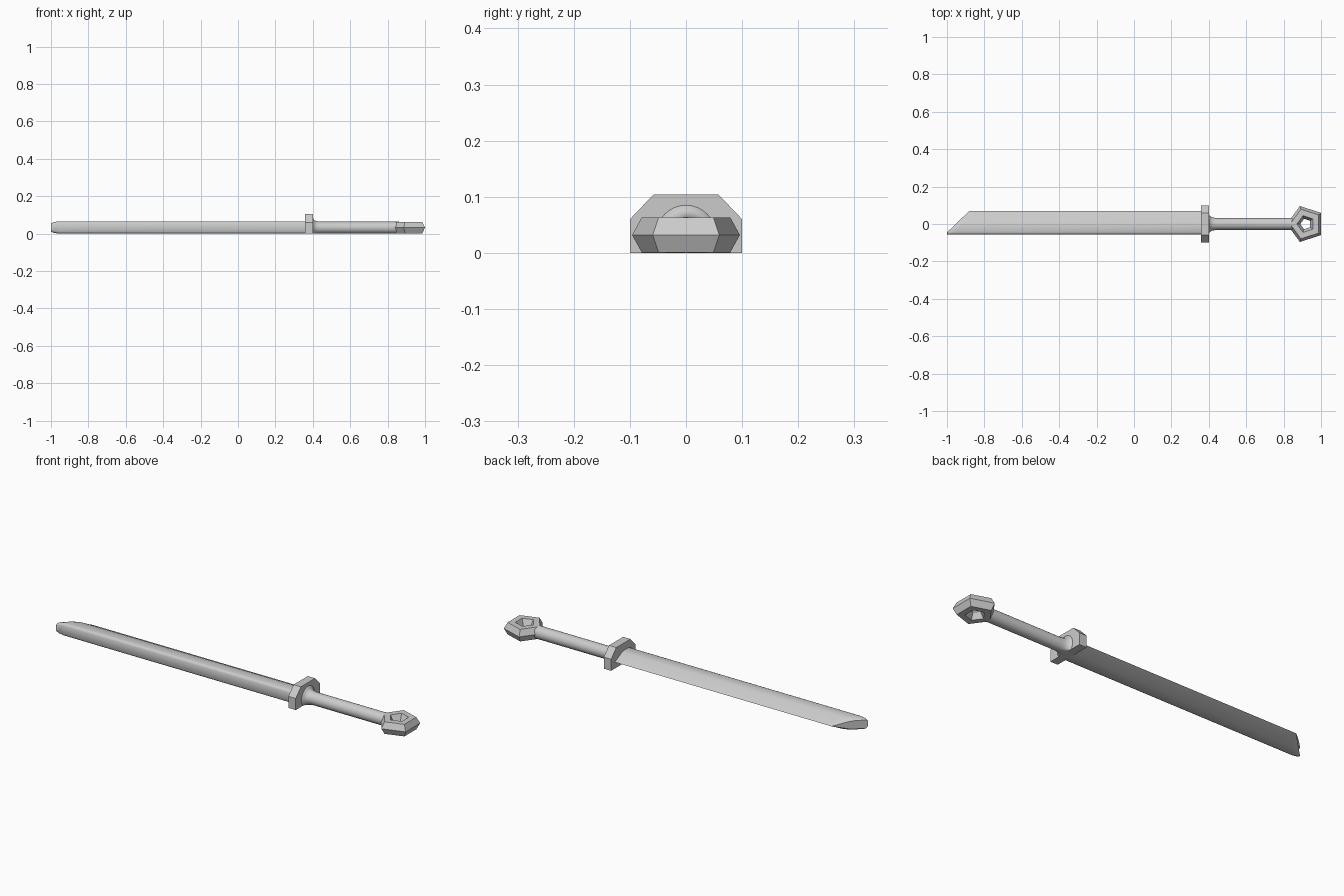
import bpy, bmesh, math

cube = bpy.data.objects.get("Cube")
if cube:
    bpy.data.objects.remove(cube, do_unlink=True)

steel = bpy.data.materials.new("grey_steel")
steel.use_nodes = True
GREY = (0.6, 0.6, 0.6, 1)
steel.diffuse_color = GREY
steel.node_tree.nodes["Principled BSDF"].inputs["Base Color"].default_value = GREY
MID = 0.032   # height of the sword's centre line


def loft(name, rings, closed=False, smooth=None):
    """Skin a list of equal-length rings; cap the ends unless closed."""
    bm = bmesh.new()
    rows = [[bm.verts.new(p) for p in ring] for ring in rings]
    pairs = list(zip(rows, rows[1:]))
    if closed:
        pairs.append((rows[-1], rows[0]))
    else:
        bm.faces.new(rows[0])
        bm.faces.new(rows[-1])
    for a, b in pairs:
        for i in range(len(a)):
            j = (i + 1) % len(a)
            bm.faces.new((a[i], a[j], b[j], b[i]))
    bmesh.ops.recalc_face_normals(bm, faces=bm.faces)
    mesh = bpy.data.meshes.new(name)
    bm.to_mesh(mesh)
    bm.free()
    mesh.materials.append(steel)
    obj = bpy.data.objects.new(name, mesh)
    bpy.context.collection.objects.link(obj)
    if smooth:
        bpy.ops.object.select_all(action="DESELECT")
        obj.select_set(True)
        bpy.context.view_layer.objects.active = obj
        bpy.ops.object.shade_smooth_by_angle(angle=math.radians(smooth))
    return obj


# Blade: thick rounded spine at the front, single sharp edge at the back
half = [(-0.056, 0.022), (-0.052, 0.029), (-0.044, 0.033), (-0.005, 0.033),
        (0.012, 0.029)]
section = half + [(0.07, 0)] + [(y, -h) for y, h in reversed(half)]


def tip_ring(inset, thickness):
    return [(-1 + inset + max(0, y + 0.045) * 1.04, y, MID + 0.001 + h * thickness)
            for y, h in section]


blade = loft("blade", [tip_ring(0, 0.65), tip_ring(0.012, 0.85), tip_ring(0.04, 1),
                       [(0.37, y, MID + 0.001 + h) for y, h in section]], smooth=35)

# Guard: plate with a flat base and chamfered upper corners
outline = [(-0.1, 0), (0.1, 0), (0.1, 0.06), (0.058, 0.104), (-0.058, 0.104), (-0.1, 0.06)]
guard = loft("guard", [[(x, y, z) for y, z in outline] for x in (0.358, 0.4)])

# Handle: round grip flaring into the guard, kept flat on the base plane
SIDES = 32
grip = [(0.39, 0.057), (0.4, 0.053), (0.405, 0.044), (0.412, 0.038), (0.425, 0.034),
        (0.44, 0.032), (0.86, 0.032)]
handle = loft("handle", [[(x, r * math.cos(a), max(0, MID + r * math.sin(a)))
                          for a in [math.tau * i / SIDES for i in range(SIDES)]]
                         for x, r in grip], smooth=40)

# Pommel: five-sided ring with a six-sided section
rings = []
for i in range(5):
    a = math.pi + math.tau * i / 5
    ring = []
    for k in range(6):
        b = math.tau * k / 6
        r = 0.065 + 0.036 * math.cos(b)
        ring.append((0.918 + r * math.cos(a), r * math.sin(a), MID + 0.036 * math.sin(b)))
    rings.append(ring)
pommel = loft("pommel", rings, closed=True)
